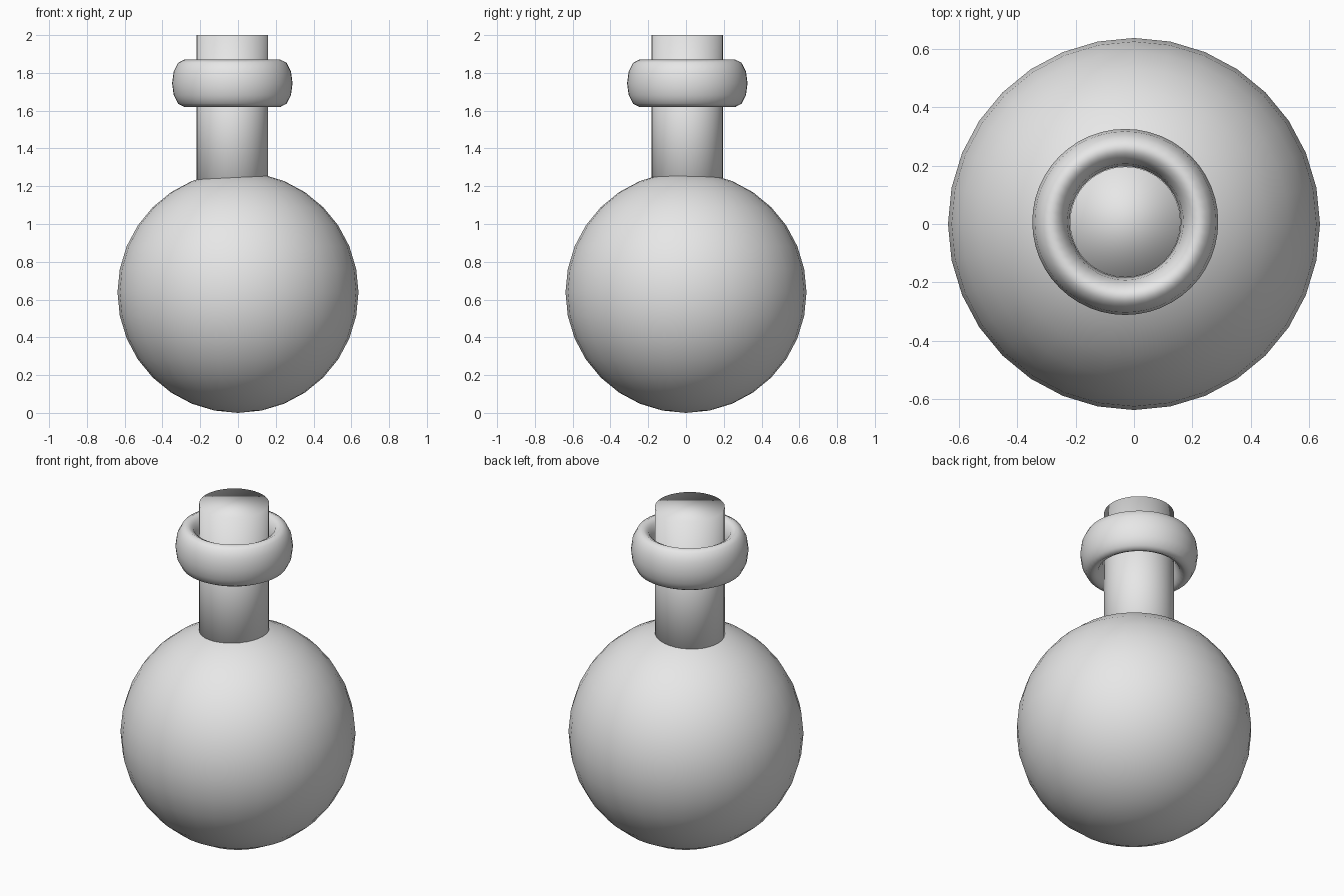
import bpy

if "Cube" in bpy.data.objects:
    bpy.data.objects.remove(bpy.data.objects["Cube"])

# one light grey for the whole flask
grey = bpy.data.materials.new("light_grey")
grey.diffuse_color = (0.8, 0.8, 0.8, 1.0)
grey.use_nodes = True
grey.node_tree.nodes["Principled BSDF"].inputs["Base Color"].default_value = grey.diffuse_color


def finish(name):
    """Name the active object, shade it smooth and colour it."""
    obj = bpy.context.object
    obj.name = name
    obj.data.name = name
    obj.data.materials.append(grey)
    bpy.ops.object.shade_smooth()
    return obj


# round body
R = 0.638
bpy.ops.mesh.primitive_uv_sphere_add(segments=32, ring_count=16, radius=R, location=(0, 0, R))
finish("flask_body")

# closed neck, sunk into the body and slightly off centre
NECK_X, NECK_Y = -0.03, 0.007
BOTTOM, TOP = 1.0, 2.0
bpy.ops.mesh.primitive_cylinder_add(vertices=32, radius=0.19, depth=TOP - BOTTOM,
                                    location=(NECK_X, NECK_Y, (TOP + BOTTOM) / 2))
finish("flask_neck")

# collar: a torus stretched in height
bpy.ops.mesh.primitive_torus_add(major_segments=48, minor_segments=12,
                                 major_radius=0.255, minor_radius=0.064,
                                 location=(NECK_X, NECK_Y, 1.745))
collar = finish("neck_collar")
collar.scale.z = 0.125 / 0.064
